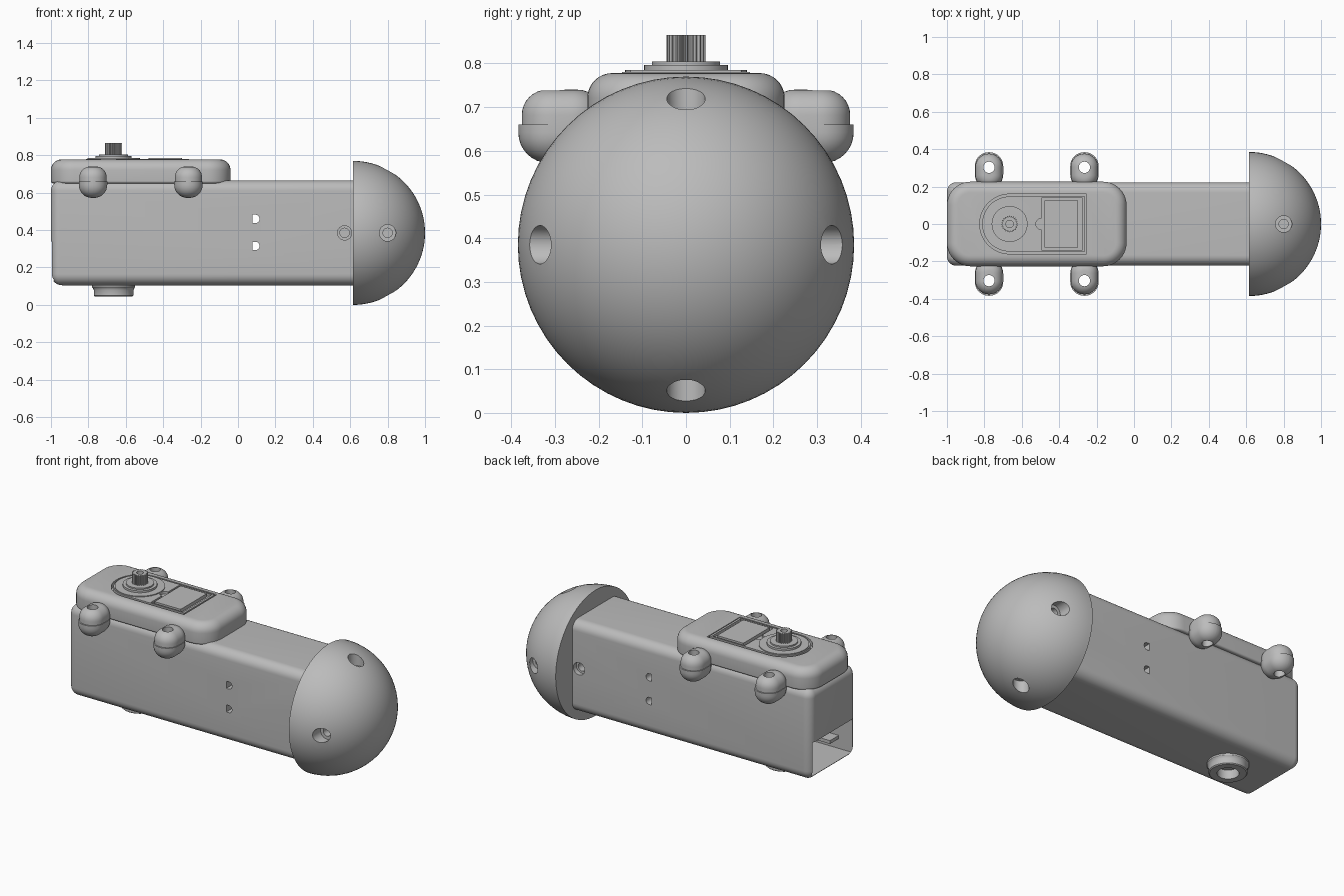
import bpy
import bmesh
from math import sin, cos, pi, radians
from mathutils import Matrix, Vector

if "Cube" in bpy.data.objects:
    bpy.data.objects.remove(bpy.data.objects["Cube"])

grey = bpy.data.materials.new("plain grey")
grey.use_nodes = True
tone = (0.5, 0.5, 0.5, 1)
grey.diffuse_color = tone
grey.node_tree.nodes["Principled BSDF"].inputs["Base Color"].default_value = tone


def finish(name, bm):
    """Turn a bmesh into a grey object."""
    bmesh.ops.recalc_face_normals(bm, faces=bm.faces)
    mesh = bpy.data.meshes.new(name)
    bm.to_mesh(mesh)
    bm.free()
    mesh.materials.append(grey)
    obj = bpy.data.objects.new(name, mesh)
    bpy.context.collection.objects.link(obj)
    return obj


def loft(name, rings):
    """Skin matching rings of points and cap both ends."""
    bm = bmesh.new()
    loops = [[bm.verts.new(p) for p in ring] for ring in rings]
    n = len(loops[0])
    for low, high in zip(loops, loops[1:]):
        for i in range(n):
            j = (i + 1) % n
            bm.faces.new((low[i], low[j], high[j], high[i]))
    bm.faces.new(loops[0][::-1])
    bm.faces.new(loops[-1])
    return finish(name, bm)


def outline(x, y, corner, inset=0, steps=10):
    """Rounded rectangle in plan."""
    r = max(corner - inset, 0.003)
    points = []
    for k, (px, py) in enumerate(((1, 1), (0, 1), (0, 0), (1, 0))):
        cx = x[px] + (-1 if px else 1) * (inset + r)
        cy = y[py] + (-1 if py else 1) * (inset + r)
        for s in range(steps + 1):
            a = (k + s / steps) * pi / 2
            points.append((cx + r * cos(a), cy + r * sin(a)))
    return points


def slab(name, x, y, z, corner=0.003, bottom=0, top=0, steps=8):
    """Rounded block with filleted bottom and top edges."""
    levels = [(z[0], 0), (z[1], 0)]
    arc = [s / steps * pi / 2 for s in range(steps + 1)]
    low = [(z[0] + bottom * (1 - cos(a)), bottom * (1 - sin(a))) for a in arc] if bottom else levels[:1]
    high = [(z[1] - top * (1 - sin(a)), top * (1 - cos(a))) for a in arc] if top else levels[1:]
    return loft(name, [[(px, py, h) for px, py in outline(x, y, corner, d)]
                       for h, d in low + high])


def turned(name, profile, centre, axis=(0, 0, 1), sides=40):
    """Stack of circles (radius, height) along an axis."""
    turn = Vector((0, 0, 1)).rotation_difference(Vector(axis)).to_matrix()
    c = Vector(centre)
    return loft(name, [[c + turn @ Vector((r * cos(2 * pi * i / sides), r * sin(2 * pi * i / sides), h))
                        for i in range(sides)] for r, h in profile])


def cut(target, cutter):
    """Subtract a cutter and throw it away."""
    mod = target.modifiers.new("cut", "BOOLEAN")
    mod.operation, mod.solver, mod.object = "DIFFERENCE", "EXACT", cutter
    bpy.context.view_layer.objects.active = target
    bpy.ops.object.modifier_apply(modifier=mod.name)
    bpy.data.objects.remove(cutter)


SHAFT_X, MID_Z, DOME_X, DOME_R = -0.665, 0.385, 0.615, 0.385

# Long housing with an open cable bay in its rear end
housing = slab("housing", (-1, 0.69), (-0.223, 0.223), (0.105, 0.665), 0.05, 0.06, 0.055)
cut(housing, slab("bay", (-1.1, -0.45), (-0.195, 0.195), (0.13, 0.34)))
slab("cable_connector", (-0.9, -0.78), (-0.2, -0.11), (0.19, 0.21))

# Side holes: two half-round slots right through, one stepped screw hole per side
for z in (0.315, 0.46):
    half = [(0.02 * cos(a), 0.022 * sin(a)) for a in [(s / 10 - 0.5) * pi for s in range(11)]]
    shape = half + [(-0.018, 0.022), (-0.018, -0.022)]
    cut(housing, loft("slot", [[(0.095 + px, y, z + pz) for px, pz in shape] for y in (-0.3, 0.3)]))
for side in (-1, 1):
    cut(housing, turned("screw_hole", [(0.025, 0.14), (0.025, 0.195), (0.038, 0.1951), (0.038, 0.3)],
                        (0.57, 0, MID_Z), (0, side, 0)))

# Bottom cable boss
boss = turned("bottom_boss", [(0.115, 0.12), (0.115, 0.095), (0.11, 0.088), (0.106, 0.08),
                              (0.106, 0.05), (0.1, 0.045)], (SHAFT_X, 0, 0))
cut(boss, turned("boss_hole", [(0.06, 0.02), (0.06, 0.1)], (SHAFT_X, 0, 0)))

# Half-ball nose with four counterbored screw holes
bm = bmesh.new()
bmesh.ops.create_uvsphere(bm, u_segments=64, v_segments=48, radius=DOME_R)
bmesh.ops.rotate(bm, verts=bm.verts, matrix=Matrix.Rotation(pi / 2, 3, "Y"))
bmesh.ops.delete(bm, geom=[v for v in bm.verts if v.co.x < -0.001], context="VERTS")
bmesh.ops.holes_fill(bm, edges=[e for e in bm.edges if e.is_boundary])
bmesh.ops.translate(bm, verts=bm.verts, vec=(DOME_X, 0, MID_Z))
nose = finish("nose_dome", bm)
for axis in ((0, 1, 0), (0, -1, 0), (0, 0, 1), (0, 0, -1)):
    cut(nose, turned("nose_hole", [(0.025, 0.2), (0.025, 0.28), (0.044, 0.2801), (0.044, 0.5)],
                     (0.8, 0, MID_Z), axis))

# Lid with a recess around the drive unit
lid = slab("lid", (-1, -0.04), (-0.226, 0.226), (0.65, 0.778), 0.125, 0.012, 0.057)


def tongue(name, r, end, z):
    """Plate with one round end about the shaft and one square end."""
    arc = [(0.5 + s / 24) * pi for s in range(25)]
    shape = [(SHAFT_X + r * cos(a), r * sin(a)) for a in arc] + [(end, -r), (end, r)]
    return loft(name, [[(px, py, h) for px, py in shape] for h in z])


cut(lid, tongue("recess", 0.16, -0.255, (0.75, 0.9)))
drive = tongue("drive_top", 0.147, -0.262, (0.74, 0.78))
cut(drive, slab("panel_recess", (-0.495, -0.275), (-0.138, 0.138), (0.765, 0.9)))
cut(drive, turned("panel_notch", [(0.03, 0.765), (0.03, 0.9)], (-0.495, 0, 0)))
slab("panel", (-0.478, -0.3), (-0.127, 0.127), (0.755, 0.785))

# Stepped collar and splined output shaft
turned("collar", [(0.14, 0.77), (0.14, 0.785), (0.096, 0.7851), (0.096, 0.797),
                  (0.078, 0.7971), (0.078, 0.805)], (SHAFT_X, 0, 0))
teeth = 24
spline = [(0.045 if i % 4 < 2 else 0.038, 2 * pi * i / (4 * teeth)) for i in range(4 * teeth)]
shaft = loft("splined_shaft", [[(SHAFT_X + r * cos(a), r * sin(a), h) for r, a in spline]
                               for h in (0.79, 0.865)])
cut(shaft, turned("shaft_hole", [(0.02, 0.82), (0.02, 0.9)], (SHAFT_X, 0, 0)))

# Four mounting lugs, each an upper and a slightly larger lower half, drilled through
for x, end in ((-0.775, "rear"), (-0.265, "front")):
    for side, hand in ((-1, "right"), (1, "left")):
        for half, w, reach, z, low, high in (("lower", 0.076, 0.384, (0.572, 0.66), 0.07, 0),
                                             ("upper", 0.073, 0.376, (0.66, 0.74), 0, 0.058)):
            y = sorted((side * 0.19, side * reach))
            lug = slab(f"{end}_{hand}_lug_{half}", (x - w, x + w), y, z, w - 0.001, low, high)
            cut(lug, turned("lug_hole", [(0.03, 0.5), (0.03, 0.8)], (x, side * 0.303, 0)))

# Smooth shading with crisp edges
bpy.ops.object.select_all(action="DESELECT")
for obj in bpy.context.scene.objects:
    if obj.type == "MESH":
        obj.select_set(True)
        bpy.context.view_layer.objects.active = obj
bpy.ops.object.shade_smooth_by_angle(angle=radians(30))
